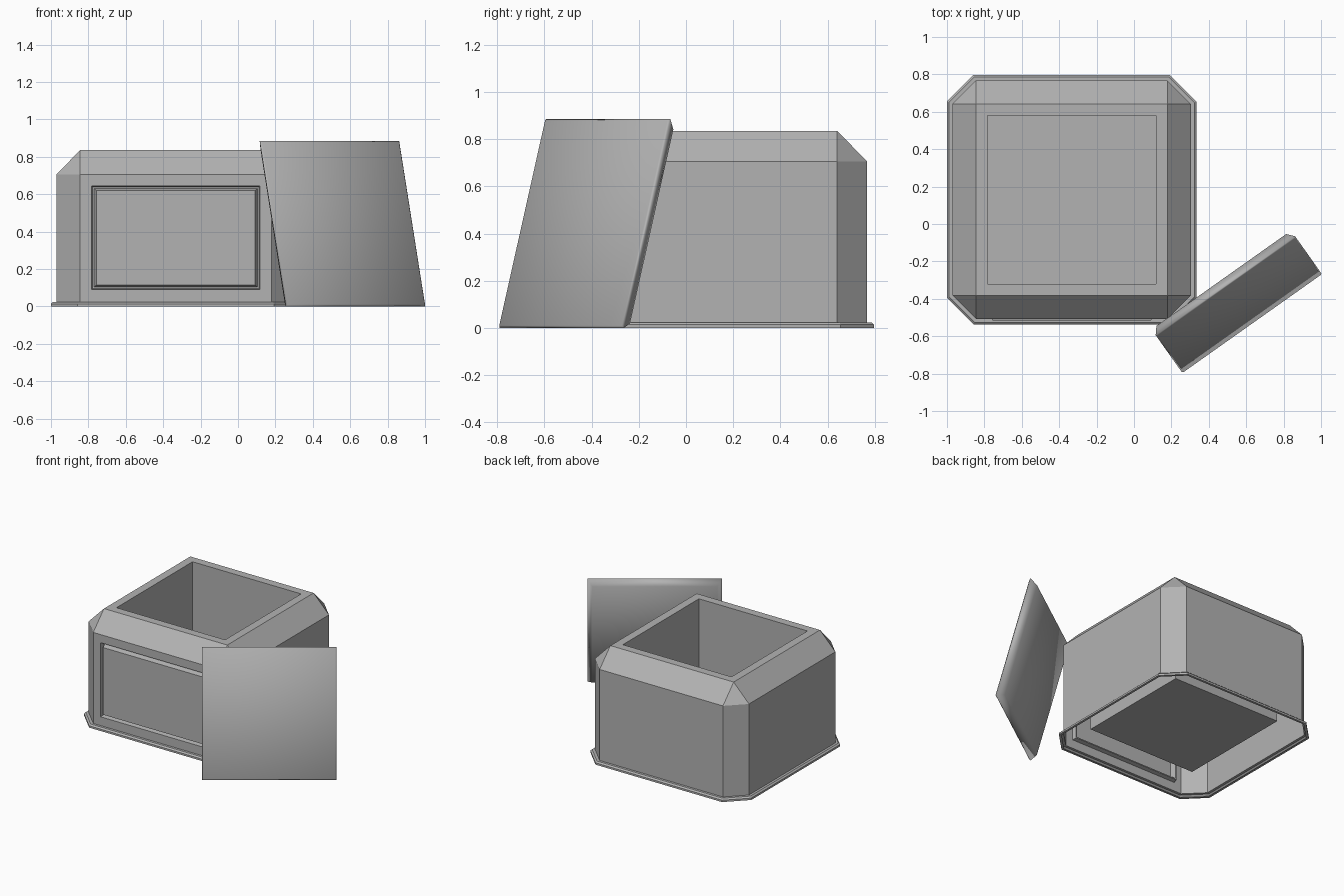
import bpy, bmesh
from mathutils import Vector
from math import radians, sin, cos

if "Cube" in bpy.data.objects:
    bpy.data.objects.remove(bpy.data.objects["Cube"])

CX, CY = -0.333, 0.130

grey = bpy.data.materials.new("dark_grey")
grey.diffuse_color = (0.45, 0.45, 0.45, 1)
grey.use_nodes = True
grey.node_tree.nodes["Principled BSDF"].inputs["Base Color"].default_value = grey.diffuse_color


def finish(name, bm, smooth=False):
    bmesh.ops.remove_doubles(bm, verts=bm.verts, dist=0.0005)
    bmesh.ops.recalc_face_normals(bm, faces=bm.faces)
    for f in bm.faces:
        f.smooth = smooth
    mesh = bpy.data.meshes.new(name)
    bm.to_mesh(mesh)
    bm.free()
    mesh.materials.append(grey)
    ob = bpy.data.objects.new(name, mesh)
    bpy.context.collection.objects.link(ob)
    return ob


def loft(bm, rings):
    """Join consecutive closed rings of vertices; returns the faces."""
    faces = []
    for a, b in zip(rings, rings[1:]):
        n = len(a)
        for i in range(n):
            j = (i + 1) % n
            faces.append(bm.faces.new((a[i], a[j], b[j], b[i])))
    return faces


def octagon(bm, half, cut, z):
    """Square ring with cut corners; the first two points span the front."""
    k = half - cut
    pts = [(-k, -half), (k, -half), (half, -k), (half, k),
           (k, half), (-k, half), (-half, k), (-half, -k)]
    return [bm.verts.new((CX + x, CY + y, z)) for x, y in pts]


# Planter body: flange, wall, sloped shoulder, square rim, inner well
bm = bmesh.new()
profile = [(0.650, 0.134, 0.0), (0.667, 0.142, 0.0), (0.667, 0.142, 0.014),
           (0.656, 0.136, 0.024), (0.638, 0.127, 0.024), (0.638, 0.127, 0.706),
           (0.511, 0.0, 0.836), (0.450, 0.0, 0.836), (0.450, 0.0, 0.09)]
rings = [octagon(bm, *p) for p in profile]
faces = loft(bm, rings)
bm.faces.new(rings[-1])

# Front window: recessed groove around a raised bevelled panel
WALL = 4
bm.faces.remove(faces[WALL * 8])
low, high = rings[WALL], rings[WALL + 1]
frames = [[low[0], low[1], high[1], high[0]]]
for inset, depth in [(0.0, 0.0), (0.006, 0.03), (0.014, 0.03), (0.026, -0.008)]:
    x, y = 0.45 - inset, CY - 0.638 + depth
    z0, z1 = 0.09 + inset, 0.645 - inset
    frames.append([bm.verts.new((CX + sx * x, y, z))
                   for sx, z in ((-1, z0), (1, z0), (1, z1), (-1, z1))])
loft(bm, frames)
bm.faces.new(frames[-1])
finish("planter_body", bm)

# Leaning lid: soft-shaded square plate with a chamfered back
bm = bmesh.new()
yaw, lean = radians(35.3), radians(15.3)
across = Vector((cos(yaw), sin(yaw), 0))
back_flat = Vector((-sin(yaw), cos(yaw), 0))
up = back_flat * sin(lean) + Vector((0, 0, cos(lean)))
back = back_flat * cos(lean) - Vector((0, 0, sin(lean)))
corner = Vector((0.260, -0.798, 0.003))
W, H = 0.914, 0.917
plates = []
for inset, depth in [(0.008, 0.0), (0.0, 0.008), (0.032, 0.056)]:
    plates.append([bm.verts.new(corner + across * a + up * b + back * depth)
                   for a, b in ((inset, inset), (W - inset, inset),
                                (W - inset, H - inset), (inset, H - inset))])
loft(bm, plates)
bm.faces.new(plates[0])
bm.faces.new(plates[-1])
finish("leaning_lid", bm, smooth=True)
